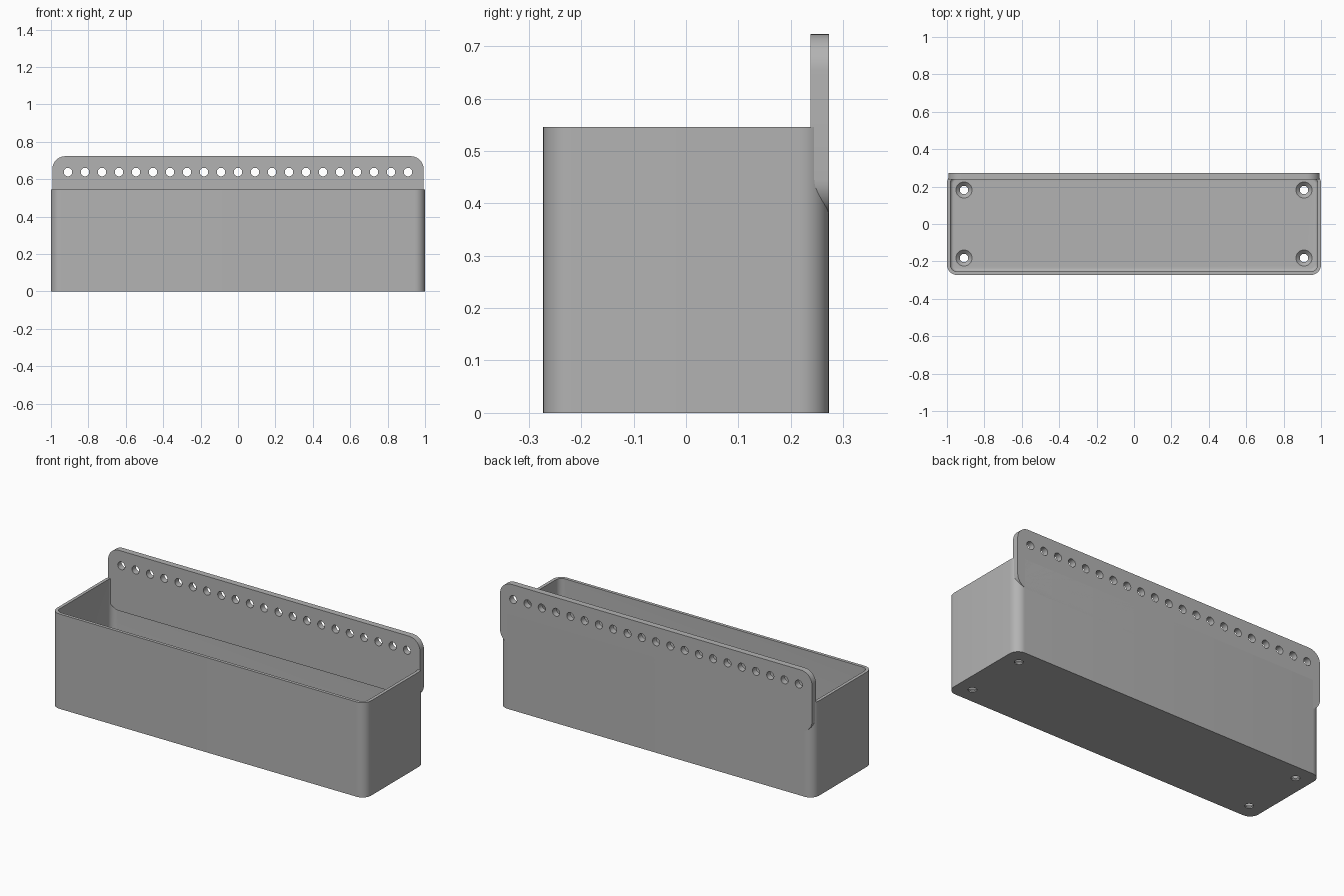
import bpy
import bmesh
from math import cos, sin, pi, radians

cube = bpy.data.objects.get("Cube")
if cube:
    bpy.data.objects.remove(cube, do_unlink=True)

# Main sizes
HALF_X, HALF_Y, BOX_H = 1.0, 0.2727, 0.5455
WALL, FLOOR, CORNER = 0.0182, 0.0273, 0.0545
PLATE_T, PLATE_X, PLATE_LOW, PLATE_TOP = 0.0355, 0.993, 0.375, 0.723
PITCH, HOLE_R, HOLE_Z = 0.0909, 0.0227, 0.638

grey = bpy.data.materials.new("Grey plastic")
grey.use_nodes = True
colour = (0.45, 0.45, 0.45, 1)
grey.diffuse_color = colour
grey.node_tree.nodes["Principled BSDF"].inputs["Base Color"].default_value = colour


def rounded_rect(hx, hy, r, steps=10):
    """Outline of a rounded rectangle, anticlockwise."""
    pts = []
    for k, (sx, sy) in enumerate([(1, 1), (-1, 1), (-1, -1), (1, -1)]):
        for i in range(steps + 1):
            a = (k + i / steps) * pi / 2
            pts.append((sx * (hx - r) + r * cos(a), sy * (hy - r) + r * sin(a)))
    return pts


def loft(name, rings):
    """Closed solid through a list of rings, capped at both ends."""
    bm = bmesh.new()
    loops = [[bm.verts.new(p) for p in ring] for ring in rings]
    n = len(loops[0])
    for a, b in zip(loops, loops[1:]):
        for i in range(n):
            j = (i + 1) % n
            bm.faces.new((a[i], a[j], b[j], b[i]))
    bm.faces.new(loops[0][::-1])
    bm.faces.new(loops[-1])
    bmesh.ops.recalc_face_normals(bm, faces=bm.faces)
    mesh = bpy.data.meshes.new(name)
    bm.to_mesh(mesh)
    bm.free()
    mesh.materials.append(grey)
    obj = bpy.data.objects.new(name, mesh)
    bpy.context.collection.objects.link(obj)
    return obj


def circle(r, steps=32):
    return [(r * cos(2 * pi * i / steps), r * sin(2 * pi * i / steps)) for i in range(steps)]


def drill(target, cutters):
    """Cut every cutter out of the target, then remove the cutters."""
    bpy.context.view_layer.objects.active = target
    for cutter in cutters:
        cutter.hide_render = True
        mod = target.modifiers.new("hole", "BOOLEAN")
        mod.operation = "DIFFERENCE"
        mod.solver = "EXACT"
        mod.object = cutter
        bpy.ops.object.modifier_apply(modifier=mod.name)
        bpy.data.objects.remove(cutter, do_unlink=True)


def smooth(obj):
    bpy.ops.object.select_all(action="DESELECT")
    obj.select_set(True)
    bpy.context.view_layer.objects.active = obj
    bpy.ops.object.shade_smooth_by_angle(angle=radians(30))


# Open box: outside up, over the rim, then down the inside to a filleted floor
def box_ring(inset, z):
    outline = rounded_rect(HALF_X - inset, HALF_Y - inset, CORNER - inset)
    return [(x, y, z) for x, y in outline]


FILLET = 0.018
rings = [box_ring(0, 0), box_ring(0, BOX_H), box_ring(WALL, BOX_H)]
for i in range(7):
    a = i / 6 * pi / 2
    rings.append(box_ring(WALL + FILLET * (1 - cos(a)), FLOOR + FILLET * (1 - sin(a))))
box = loft("open_box", rings)

# Countersunk screw holes in the floor
sinks = []
for sx in (-1, 1):
    for sy in (-1, 1):
        profile = [(HOLE_R, -0.02), (HOLE_R, 0.007), (0.043, FLOOR), (0.043, 0.06)]
        sinks.append(loft("screw_cutter", [
            [(x + sx * 10 * PITCH, y + sy * 2 * PITCH, z) for x, y in circle(r)]
            for r, z in profile]))
drill(box, sinks)
smooth(box)

# Back plate with rounded corners, flush with the back of the box
mid, half = (PLATE_LOW + PLATE_TOP) / 2, (PLATE_TOP - PLATE_LOW) / 2
outline = rounded_rect(PLATE_X, half, 0.07)
plate = loft("back_plate", [
    [(x, y, z + mid) for x, z in outline] for y in (HALF_Y - PLATE_T, HALF_Y)])

# Row of holes along the top of the plate
drill(plate, [
    loft("row_cutter", [
        [(x + i * PITCH, y, z + HOLE_Z) for x, z in circle(HOLE_R)]
        for y in (HALF_Y - 0.1, HALF_Y + 0.1)])
    for i in range(-10, 11)])
smooth(plate)
